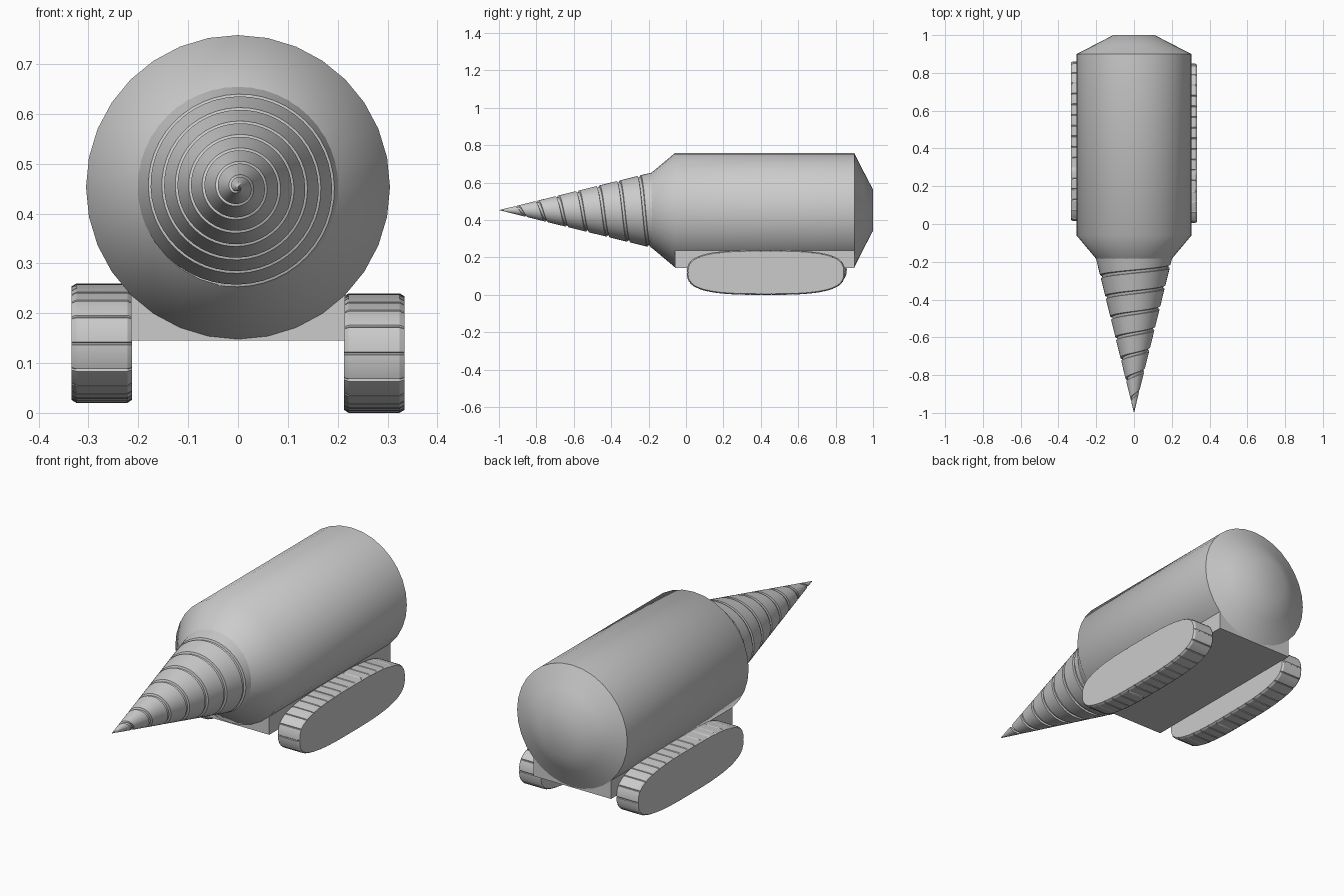
import bpy, bmesh
from math import sin, cos, pi, copysign

if "Cube" in bpy.data.objects:
    bpy.data.objects.remove(bpy.data.objects["Cube"])

AXIS_Z = 0.453


def finish(name, verts, faces, angle=30):
    mesh = bpy.data.meshes.new(name)
    mesh.from_pydata(verts, [], faces)
    bm = bmesh.new()
    bm.from_mesh(mesh)
    bmesh.ops.remove_doubles(bm, verts=bm.verts, dist=1e-5)
    bmesh.ops.recalc_face_normals(bm, faces=bm.faces)
    bm.to_mesh(mesh)
    bm.free()
    ob = bpy.data.objects.new(name, mesh)
    bpy.context.collection.objects.link(ob)
    bpy.ops.object.select_all(action='DESELECT')
    bpy.context.view_layer.objects.active = ob
    ob.select_set(True)
    bpy.ops.object.shade_smooth_by_angle(angle=angle * pi / 180)
    return ob


def loft(name, rings, angle=30):
    # skin a list of equal-length closed rings and cap both ends
    n = len(rings[0])
    verts = [p for ring in rings for p in ring]
    faces = [(k * n + i, k * n + (i + 1) % n, (k + 1) * n + (i + 1) % n, (k + 1) * n + i)
             for k in range(len(rings) - 1) for i in range(n)]
    faces += [tuple(range(n)), tuple(range(len(verts) - n, len(verts)))]
    return finish(name, verts, faces, angle)


def circle(r, y, n=32):
    return [(r * cos(2 * pi * i / n), y, AXIS_Z + r * sin(2 * pi * i / n)) for i in range(n)]


# hull: barrel with tapered nose and tail
loft("hull", [circle(0.2, -0.185), circle(0.305, -0.06), circle(0.305, 0.9),
              circle(0.2, 0.953), circle(0.11, 1.0)], 45)

# chassis block under the hull
loft("chassis", [[(x, y, z) for x, z in
                  ((-0.215, 0.145), (0.215, 0.145), (0.215, 0.27), (-0.215, 0.27))]
                 for y in (-0.06, 0.9)])


# drill: cone wound as a helical strip with a groove along its edge
def drill():
    y_tip, y_base, r_base = -1.0, -0.18, 0.202
    slope = r_base / (y_base - y_tip)
    pitch_r, seg = 0.027, 48
    profile = [(0, 0), (0.02, 0.009), (0.14, 0.009), (0.17, 0), (0.6, 0), (1, 0)]
    m = len(profile)
    verts, faces = [], []
    start, end = -2 * seg, 9 * seg
    for i in range(start, end + 1):
        a = pi / 2 - 2 * pi * i / seg
        for t, depth in profile:
            r = min(max(pitch_r * (i / seg + t) - 0.007, 0), r_base)
            y = y_tip + r / slope
            r -= min(depth, r * 0.25)
            verts.append((r * cos(a), y, AXIS_Z + r * sin(a)))
    for i in range(end - start):
        for k in range(m - 1):
            q = i * m + k
            faces.append((q, q + 1, q + m + 1, q + m))
    ob = finish("drill", verts, faces)
    bm = bmesh.new()
    bm.from_mesh(ob.data)
    bmesh.ops.dissolve_degenerate(bm, edges=bm.edges, dist=1e-5)
    bm.to_mesh(ob.data)
    bm.free()


drill()


# crawler tracks: rounded loop of overlapping links
def track_outline(a, b, links=34, sub=3):
    def point(t):
        c, s = cos(t), sin(t)
        return (a * copysign(abs(c) ** (2 / 3), c), b * copysign(abs(s) ** (2 / 3), s))
    dense = [point(2 * pi * i / 2000) for i in range(2001)]
    dist = [0.0]
    for p, q in zip(dense, dense[1:]):
        dist.append(dist[-1] + ((p[0] - q[0]) ** 2 + (p[1] - q[1]) ** 2) ** 0.5)
    pts, j = [], 0
    for i in range(links):
        for t, inset in ((0, 0.003), (0.06, 0), (0.5, 0), (0.95, 0), (0.999, 0.003)):
            while dist[j] < dist[-1] * (i + t) / links:
                j += 1
            y, z = dense[j]
            pts.append((y * (1 - inset / a), z * (1 - inset / b)))
    return pts


def track(name, side, y0, z0):
    a, b = 0.422, 0.12
    out = track_outline(a, b)
    rings = []
    for x, inset in ((0.213, 0.012), (0.213, 0.006), (0.222, 0), (0.324, 0),
                     (0.334, 0.006), (0.334, 0.012)):
        rings.append([(side * x, y0 + y * (1 - inset / a), z0 + z * (1 - inset / b))
                      for y, z in out])
    loft(name, rings)


track("right_track", 1, 0.427, 0.12)
track("left_track", -1, 0.438, 0.14)
